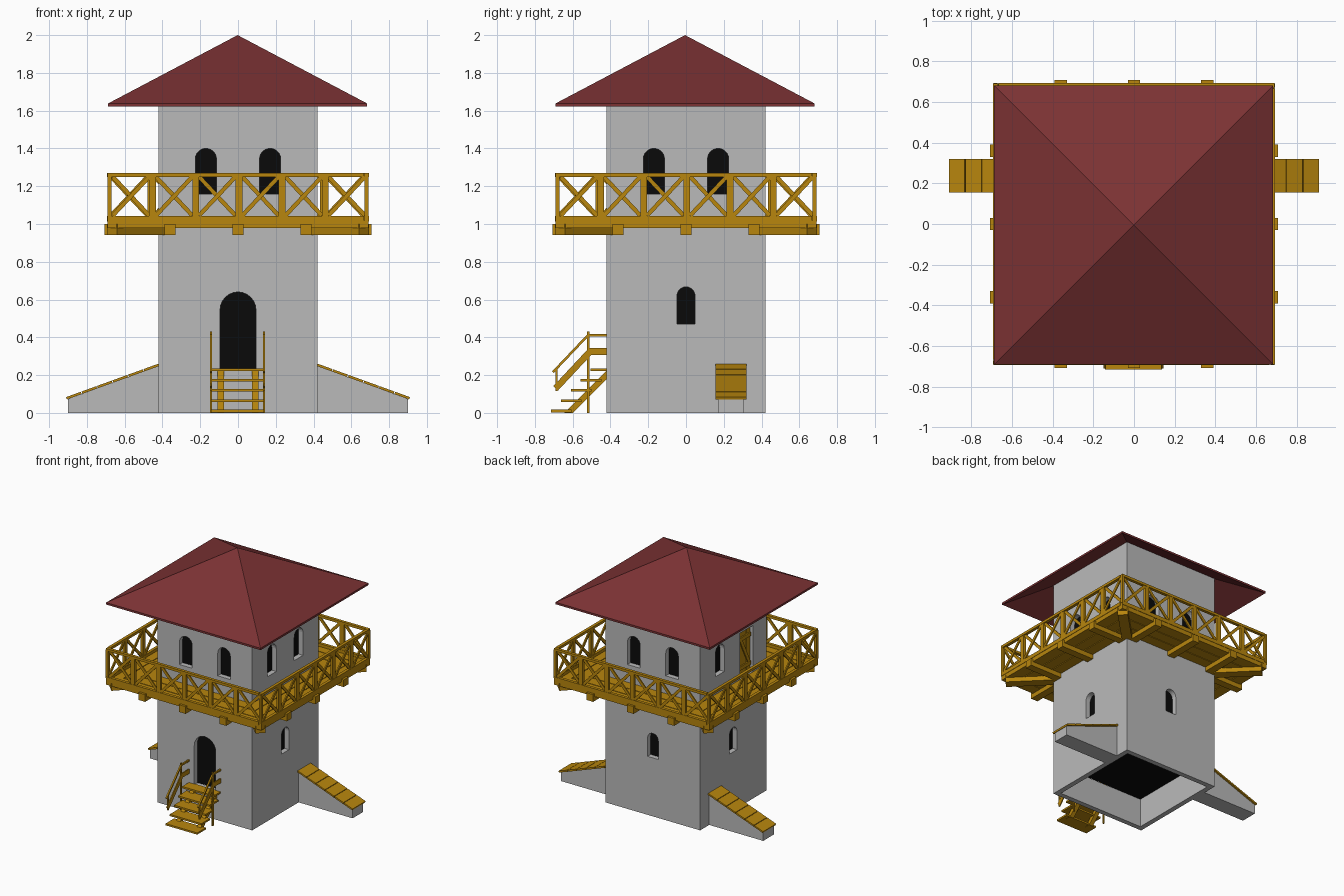
import bpy, bmesh, math
from mathutils import Vector, Matrix

if "Cube" in bpy.data.objects:
    bpy.data.objects.remove(bpy.data.objects["Cube"])


def material(name, rgb):
    m = bpy.data.materials.new(name)
    m.diffuse_color = (*rgb, 1)
    m.use_nodes = True
    m.node_tree.nodes["Principled BSDF"].inputs["Base Color"].default_value = m.diffuse_color
    return m


STONE = material("grey plaster", (0.49, 0.49, 0.49))
WOOD = material("golden wood", (0.479, 0.238, 0.004))
TILE = material("red tile", (0.20, 0.032, 0.034))
DARK = material("dark interior", (0.003, 0.003, 0.003))


def add_prism(bm, pts, off):
    """Extrude a planar outline along a vector."""
    off = Vector(off)
    a = [bm.verts.new(Vector(p)) for p in pts]
    b = [bm.verts.new(Vector(p) + off) for p in pts]
    bm.faces.new(a)
    bm.faces.new(b[::-1])
    for i in range(len(a)):
        j = (i + 1) % len(a)
        bm.faces.new((a[i], b[i], b[j], a[j]))


def add_box(bm, lo, hi):
    add_prism(bm, [(lo[0], lo[1], lo[2]), (hi[0], lo[1], lo[2]),
                   (hi[0], hi[1], lo[2]), (lo[0], hi[1], lo[2])], (0, 0, hi[2] - lo[2]))


def add_beam(bm, p, q, normal, width, thick):
    """Straight bar from p to q; thick is measured along normal."""
    p, q, n = Vector(p), Vector(q), Vector(normal).normalized()
    s = (q - p).normalized().cross(n) * width / 2
    n = n * thick / 2
    add_prism(bm, [p + s + n, p - s + n, p - s - n, p + s - n], q - p)


def finish(bm, name, mat, four_sides=False):
    if four_sides:
        base = bm.verts[:] + bm.edges[:] + bm.faces[:]
        for k in (1, 2, 3):
            d = bmesh.ops.duplicate(bm, geom=base)
            vs = [g for g in d["geom"] if isinstance(g, bmesh.types.BMVert)]
            bmesh.ops.rotate(bm, verts=vs, cent=(0, 0, 0),
                             matrix=Matrix.Rotation(k * math.pi / 2, 3, 'Z'))
    bmesh.ops.recalc_face_normals(bm, faces=bm.faces[:])
    me = bpy.data.meshes.new(name)
    bm.to_mesh(me)
    bm.free()
    me.materials.append(mat)
    ob = bpy.data.objects.new(name, me)
    bpy.context.collection.objects.link(ob)
    return ob


def cut(target, cutter):
    m = target.modifiers.new("cut", 'BOOLEAN')
    m.operation, m.solver, m.object = 'DIFFERENCE', 'EXACT', cutter
    bpy.context.view_layer.objects.active = target
    bpy.ops.object.modifier_apply(modifier=m.name)
    bpy.data.objects.remove(cutter)


# Tower walls: hollow shell
H, T = 0.42, 0.04
bm = bmesh.new()
add_box(bm, (-H, -H, 0), (H, H, 1.76))
walls = finish(bm, "tower_walls", STONE)
bm = bmesh.new()
add_box(bm, (-H + T, -H + T, -0.1), (H - T, H - T, 1.735))
cut(walls, finish(bm, "hollow_cutter", DARK))


# Openings: (side, centre, width, sill, top, arched); sides 0 front, 1 right, 2 back, 3 left
def cut_opening(side, c, w, z0, z1, arched=True):
    r = w / 2
    pts = [(c - r, -0.5, z0), (c + r, -0.5, z0)]
    if arched:
        pts += [(c + r * math.cos(a), -0.5, z1 - r + r * math.sin(a))
                for a in [math.pi * i / 12 for i in range(13)]]
    else:
        pts += [(c + r, -0.5, z1), (c - r, -0.5, z1)]
    b = bmesh.new()
    add_prism(b, pts, (0, 0.15, 0))
    bmesh.ops.rotate(b, verts=b.verts[:], cent=(0, 0, 0),
                     matrix=Matrix.Rotation(side * math.pi / 2, 3, 'Z'))
    cut(walls, finish(b, "opening_cutter", DARK))


cut_opening(0, 0, 0.19, 0.23, 0.64)
for side in range(4):
    if side:
        cut_opening(side, 0, 0.095, 0.47, 0.667)
    for c in (-0.17, 0.17):
        if side == 3 and c > 0:
            cut_opening(side, c, 0.165, 1.02, 1.39, False)
        else:
            cut_opening(side, c, 0.112, 1.16, 1.40)

# Dark room volume seen through the openings
I = H - T - 0.001
bm = bmesh.new()
add_box(bm, (-I, -I, 0.23), (I, I, 1.73))
finish(bm, "dark_interior", DARK)

# Roof: thin hollow pyramid with a small eave edge
bm = bmesh.new()
R, cx, cy = 0.686, -0.002, -0.005
corners = [(-1, -1), (1, -1), (1, 1), (-1, 1)]
top = [bm.verts.new((cx + R * x, cy + R * y, 1.638)) for x, y in corners]
low = [bm.verts.new((cx + R * x, cy + R * y, 1.622)) for x, y in corners]
apex, under = bm.verts.new((cx, cy, 2.0)), bm.verts.new((cx, cy, 1.983))
for i in range(4):
    j = (i + 1) % 4
    bm.faces.new((top[i], top[j], apex))
    bm.faces.new((low[j], low[i], under))
    bm.faces.new((low[i], low[j], top[j], top[i]))
finish(bm, "roof", TILE)

# Balcony joists, straight ones and a diagonal one per corner
bm = bmesh.new()
for x in (-0.36, 0, 0.36):
    add_box(bm, (x - 0.03, -0.708, 0.942), (x + 0.03, -0.40, 1.0))
add_beam(bm, (0.40, -0.40, 0.971), (0.667, -0.667, 0.971), (0, 0, 1), 0.075, 0.058)
finish(bm, "balcony_joists", WOOD, True)

# Balcony deck: three mitred planks per side
bm = bmesh.new()
n, r0, r1, gap = 3, 0.42, 0.69, 0.006
for i in range(n):
    a = r0 + (r1 - r0) * i / n
    b = r0 + (r1 - r0) * (i + 1) / n - (gap if i < n - 1 else 0)
    add_prism(bm, [(-a, -a, 0.978), (a, -a, 0.978), (b, -b, 0.978), (-b, -b, 0.978)], (0, 0, 0.04))
finish(bm, "balcony_deck", WOOD, True)

# Railing: rails, posts and crossed braces
bm = bmesh.new()
Y, E, P = -0.681, 0.69, 0.2285
add_box(bm, (-E, Y - 0.012, 1.012), (E - 0.024, Y + 0.012, 1.042))
add_box(bm, (-E, Y - 0.012, 1.25), (E - 0.024, Y + 0.012, 1.27))
for i in range(6):
    x = -0.681 + P * i
    w = 0.011 if i == 0 else 0.018
    add_box(bm, (x - w, Y - 0.01, 1.03), (x + w, Y + 0.01, 1.26))
    xa, xb = x + 0.018, x + P - 0.018
    add_beam(bm, (xa, Y - 0.004, 1.045), (xb, Y - 0.004, 1.25), (0, 1, 0), 0.022, 0.01)
    add_beam(bm, (xb, Y + 0.004, 1.045), (xa, Y + 0.004, 1.25), (0, 1, 0), 0.022, 0.01)
finish(bm, "balcony_railing", WOOD, True)

# Balcony door on the left wall with a Z brace
bm = bmesh.new()
y0, y1, z0, z1 = -0.245, -0.095, 1.02, 1.385
for i in range(3):
    a = y0 + (y1 - y0) * i / 3
    add_box(bm, (-0.40, a + 0.002, z0), (-0.375, a + 0.048, z1))
for z in (1.08, 1.31):
    add_box(bm, (-0.41, y0 + 0.005, z), (-0.398, y1 - 0.005, z + 0.03))
add_beam(bm, (-0.404, y0 + 0.02, 1.10), (-0.404, y1 - 0.02, 1.32), (1, 0, 0), 0.028, 0.01)
finish(bm, "balcony_door", WOOD)

# Sloped buttresses with plank caps on both sides
for s, side in ((1, "right"), (-1, "left")):
    bm = bmesh.new()
    add_prism(bm, [(s * 0.415, 0.17, 0), (s * 0.90, 0.17, 0), (s * 0.90, 0.17, 0.073),
                   (s * 0.415, 0.17, 0.25)], (0, 0.135, 0))
    finish(bm, side + "_buttress", STONE)
    bm = bmesh.new()
    p, q = Vector((s * 0.42, 0.238, 0.254)), Vector((s * 0.912, 0.238, 0.076))
    d = q - p
    for i in range(6):
        add_beam(bm, p + d * (i / 6), p + d * ((i + 0.95) / 6), (d.z, 0, -d.x), 0.165, 0.013)
    finish(bm, side + "_buttress_planks", WOOD)

# Front stairs: treads and stringers
bm = bmesh.new()
for i in range(5):
    y, z = -0.66 + 0.0525 * i, 0.01 + 0.0545 * i
    add_box(bm, (-0.143, max(y - 0.055, -0.72), z - 0.007), (0.138, min(y + 0.055, -0.415), z + 0.007))
finish(bm, "stair_treads", WOOD)
bm = bmesh.new()
for x in (-0.092, 0.092):
    add_prism(bm, [(x - 0.017, -0.645, 0), (x - 0.017, -0.60, 0), (x - 0.017, -0.415, 0.185),
                   (x - 0.017, -0.415, 0.23)], (0.034, 0, 0))
finish(bm, "stair_stringers", WOOD)

# Stair handrails
bm = bmesh.new()
X = (1, 0, 0)
for x in (-0.143, 0.138):
    add_box(bm, (x - 0.005, -0.525, 0.0), (x + 0.005, -0.512, 0.43))
    add_box(bm, (x - 0.005, -0.692, 0.115), (x + 0.005, -0.68, 0.235))
    add_beam(bm, (x, -0.705, 0.215), (x, -0.518, 0.412), X, 0.013, 0.012)
    add_beam(bm, (x, -0.52, 0.412), (x, -0.415, 0.412), X, 0.013, 0.012)
    add_beam(bm, (x, -0.69, 0.13), (x, -0.508, 0.325), X, 0.034, 0.008)
    add_beam(bm, (x, -0.52, 0.325), (x, -0.415, 0.325), X, 0.036, 0.008)
finish(bm, "stair_handrails", WOOD)
